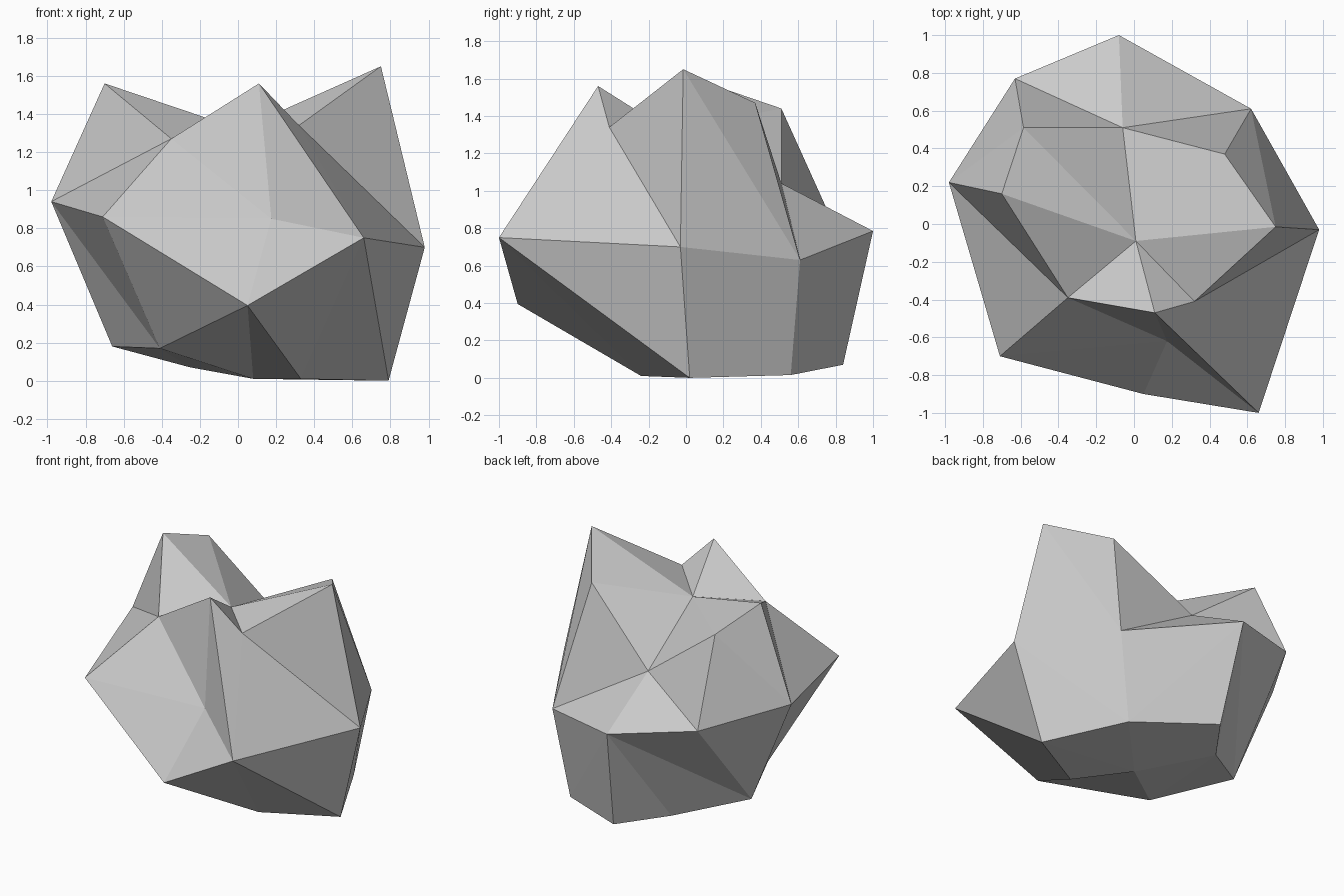
import bpy
import bmesh

cube = bpy.data.objects.get("Cube")
if cube:
    bpy.data.objects.remove(cube, do_unlink=True)

# Corner points of the boulder
points = {
    # jagged crown
    "J": (-0.70, 0.16, 1.56), "L": (-0.35, -0.39, 1.27), "M": (0.11, -0.47, 1.56),
    "N": (0.32, -0.41, 1.34), "H": (0.75, -0.015, 1.65), "G": (0.48, 0.37, 1.47),
    "E": (-0.06, 0.51, 1.04), "D": (-0.585, 0.51, 1.44), "K": (0.01, -0.09, 1.32),
    "O": (0.175, -0.62, 0.85),
    # wide middle belt
    "P": (0.66, -1.00, 0.75), "I": (0.98, -0.03, 0.70), "F": (0.62, 0.61, 0.63),
    "A": (-0.08, 1.00, 0.785), "B": (-0.63, 0.77, 0.865), "C": (-0.98, 0.22, 0.94),
    "R": (-0.71, -0.70, 0.86), "Q": (0.05, -0.90, 0.395),
    # base
    "S": (0.79, 0.02, 0.0), "T": (0.515, 0.56, 0.015), "U": (-0.02, 0.84, 0.07),
    "W": (-0.25, 0.52, 0.07), "X": (-0.66, 0.21, 0.18), "Y": (-0.41, -0.33, 0.17),
    "V": (0.33, -0.24, 0.01), "Z": (0.08, 0.10, 0.01),
}

bm = bmesh.new()
verts = {name: bm.verts.new(co) for name, co in points.items()}


def fan(centre, rim):
    """Triangles from a centre point to each step along the rim."""
    for a, b in zip(rim, rim[1:]):
        bm.faces.new([verts[n] for n in (centre, a, b)])


fan("K", "NHGEDJLMN")   # hollow of the crown
fan("O", "MLRQPM")      # broad front facet
fan("C", "BDJLRYXB")    # right-hand corner
fan("I", "PNHFTSP")     # left-hand corner
fan("E", "GFABD")       # back slope
fan("A", "FTUWXB")      # back wall
fan("Z", "VSTUWYQV")    # underside
fan("P", "QVS")         # front undercut
for a, b, c in ("HFG", "MPN", "WYX", "RYQ"):
    fan(a, b + c)       # single facets closing the gaps

bmesh.ops.recalc_face_normals(bm, faces=bm.faces)
mesh = bpy.data.meshes.new("boulder")
bm.to_mesh(mesh)
bm.free()

# Plain stone colour, flat shaded
stone = bpy.data.materials.new("stone grey")
stone.use_nodes = True
colour = (0.60, 0.60, 0.60, 1.0)
stone.diffuse_color = colour
bsdf = next(n for n in stone.node_tree.nodes if n.type == "BSDF_PRINCIPLED")
bsdf.inputs["Base Color"].default_value = colour
mesh.materials.append(stone)

boulder = bpy.data.objects.new("boulder", mesh)
bpy.context.collection.objects.link(boulder)
